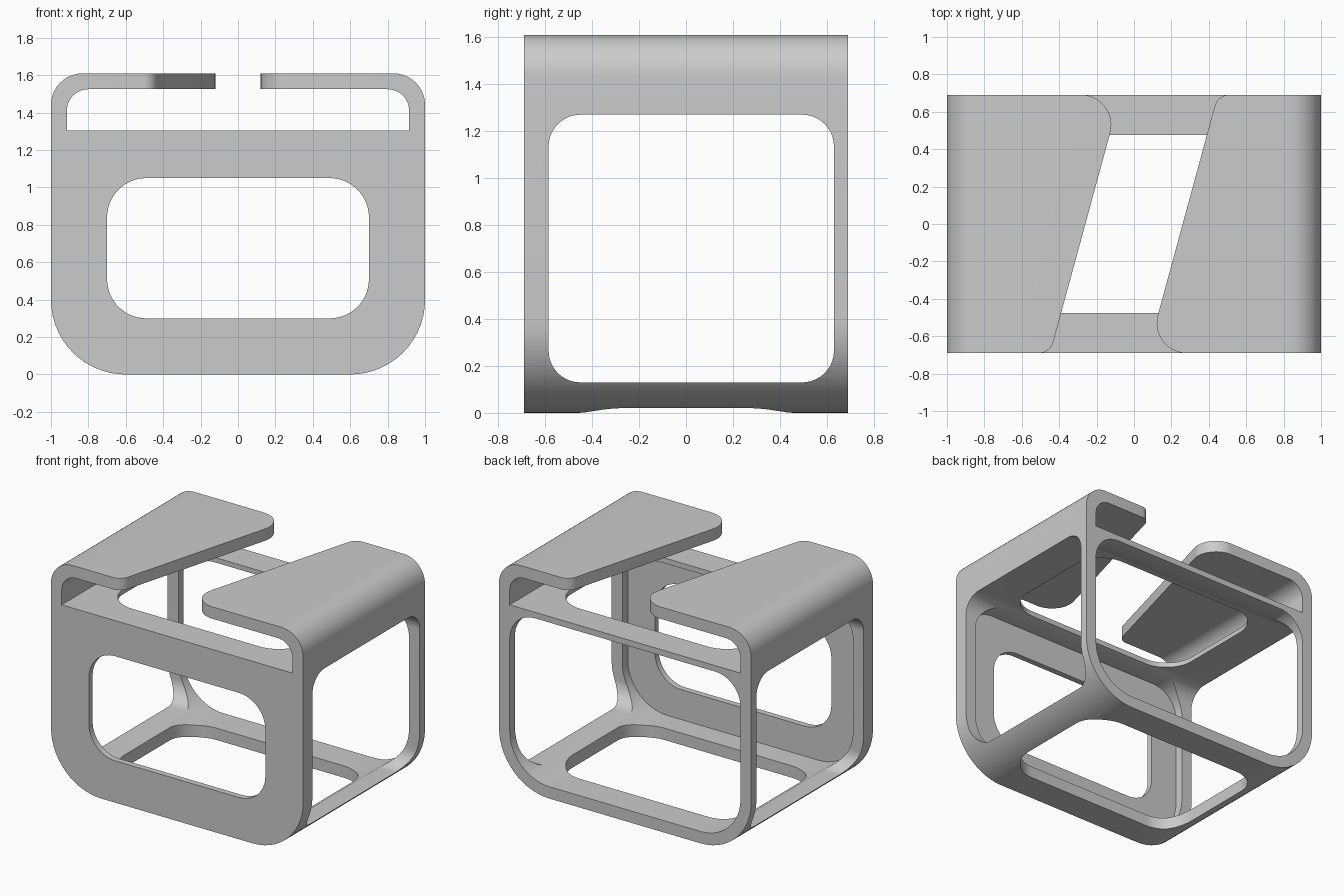
import bpy, bmesh, math
from mathutils import Vector

if "Cube" in bpy.data.objects:
    bpy.data.objects.remove(bpy.data.objects["Cube"])

WALL = 0.085
THIN = 0.043
HEIGHT = 1.61
DEPTH = 0.69


def fillet(corners, steps=14):
    """Outline from (u, v, radius) corners, each rounded by a tangent arc."""
    out = []
    for i, (u, v, r) in enumerate(corners):
        p = Vector((u, v))
        if r == 0:
            out.append(p)
            continue
        a = (Vector(corners[i - 1][:2]) - p).normalized()
        b = (Vector(corners[(i + 1) % len(corners)][:2]) - p).normalized()
        half = a.angle(b) / 2
        centre = p + (a + b).normalized() * (r / math.sin(half))
        start = p + a * (r / math.tan(half)) - centre
        sweep = (p + b * (r / math.tan(half)) - centre).angle_signed(start)
        for k in range(steps + 1):
            t = sweep * k / steps
            c, s = math.cos(t), math.sin(t)
            out.append(centre + Vector((c * start.x - s * start.y, s * start.x + c * start.y)))
    return out


def box(u0, u1, v0, v1, low, high):
    """Rounded rectangle with separate lower and upper corner radii."""
    return fillet([(u0, v0, low), (u1, v0, low), (u1, v1, high), (u0, v1, high)])


def prism(name, outline, axis, lo, hi):
    """Extrude an outline along an axis from lo to hi."""
    place = {"x": lambda p, d: (d, p.x, p.y),
             "y": lambda p, d: (p.x, d, p.y),
             "z": lambda p, d: (p.x, p.y, d)}[axis]
    bm = bmesh.new()
    ends = [[bm.verts.new(place(p, d)) for p in outline] for d in (lo, hi)]
    n = len(outline)
    bm.faces.new(ends[0])
    bm.faces.new(ends[1][::-1])
    for i in range(n):
        j = (i + 1) % n
        bm.faces.new((ends[0][j], ends[0][i], ends[1][i], ends[1][j]))
    bmesh.ops.recalc_face_normals(bm, faces=bm.faces)
    mesh = bpy.data.meshes.new(name)
    bm.to_mesh(mesh)
    bm.free()
    obj = bpy.data.objects.new(name, mesh)
    bpy.context.collection.objects.link(obj)
    return obj


# Solid outer body
body = prism("open_case", box(-1, 1, 0, HEIGHT, 0.4, 0.17), "y", -DEPTH, DEPTH)

# Slanted gap between the two top flaps, point-symmetric about the centre
edge = DEPTH + 0.0005
half_gap = [(-0.3, 0.8, 0), (-0.3, edge, 0), (-0.072, edge, 0.16),
            (-0.448, -edge, 0.08), (-0.53, -edge, 0), (-0.53, -0.8, 0)]
gap = fillet(half_gap + [(-u, -v, r) for u, v, r in half_gap])

inner = 1 - WALL
cutters = [
    prism("cavity", box(-inner, inner, WALL, 1.305 - THIN, 0.4 - WALL, 0.2), "y", THIN - DEPTH, 0.8),
    prism("top_slot", box(-inner, inner, 1.305, HEIGHT - WALL, 0, 0.115), "y", -0.8, 0.8),
    prism("front_window", box(-0.7, 0.7, 0.3, 1.05, 0.21, 0.21), "y", -0.8, -0.5),
    prism("side_windows", box(-0.585, 0.63, 0.13, 1.27, 0.135, 0.135), "x", -1.1, 1.1),
    prism("floor_and_shelf_hole", box(-0.725, 0.725, -0.477, 0.477, 0.22, 0.22), "z", -0.1, 1.4),
    prism("flap_gap", gap, "z", 1.42, 1.75),
]

bpy.context.view_layer.objects.active = body
for cutter in cutters:
    cutter.hide_render = True
    mod = body.modifiers.new(cutter.name, "BOOLEAN")
    mod.operation = "DIFFERENCE"
    mod.solver = "EXACT"
    mod.object = cutter
    bpy.ops.object.modifier_apply(modifier=mod.name)
    bpy.data.objects.remove(cutter)

# Single grey finish
grey = bpy.data.materials.new("light_grey")
grey.use_nodes = True
colour = (0.6, 0.6, 0.6, 1)
grey.diffuse_color = colour
grey.node_tree.nodes["Principled BSDF"].inputs["Base Color"].default_value = colour
body.data.materials.clear()
body.data.materials.append(grey)

bpy.ops.object.select_all(action="DESELECT")
body.select_set(True)
bpy.ops.object.shade_smooth_by_angle(angle=math.radians(30))
